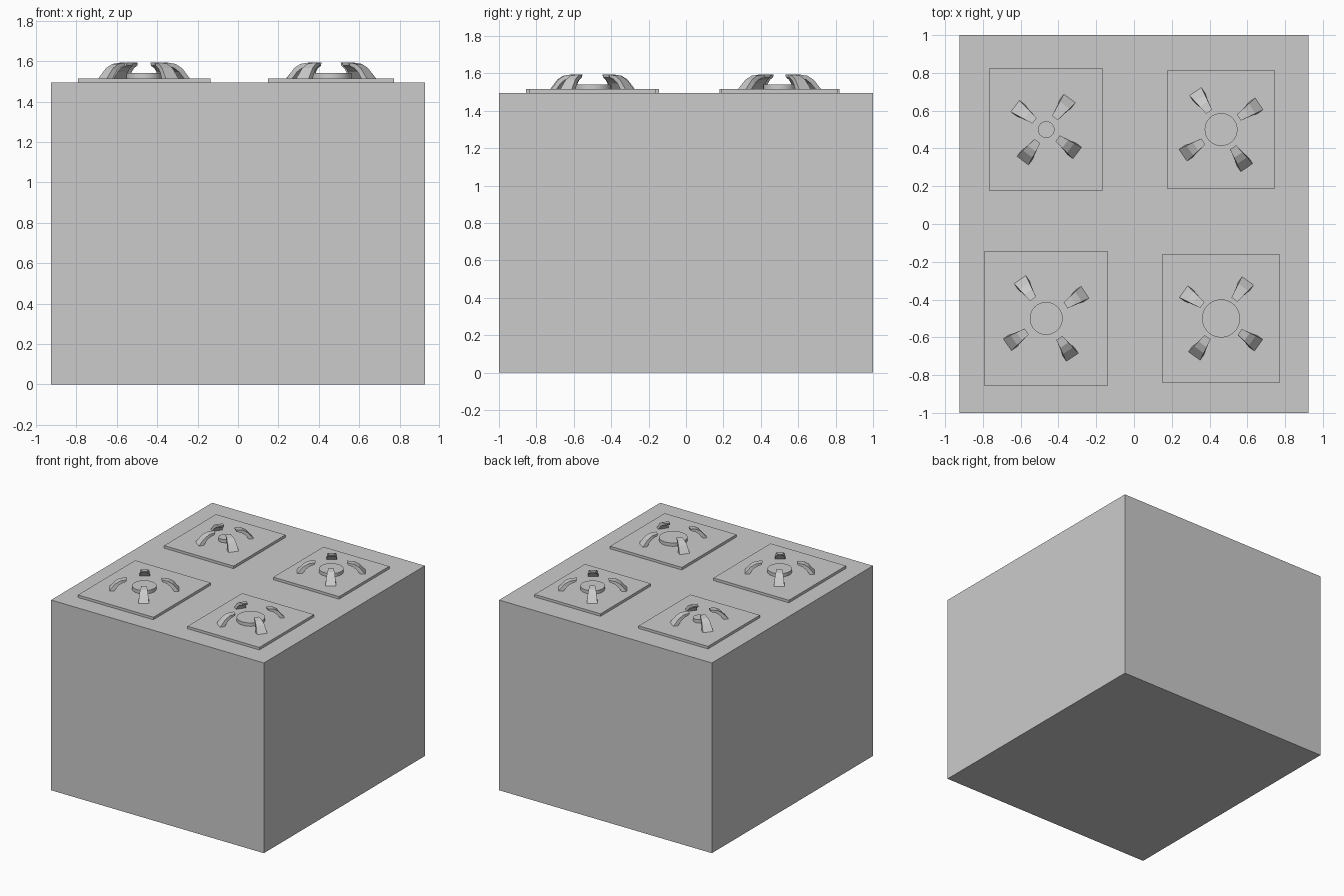
import bpy, bmesh
from math import radians, cos, sin

if "Cube" in bpy.data.objects:
    bpy.data.objects.remove(bpy.data.objects["Cube"])

TOP = 1.495      # height of the body's top
PLATE = 1.515    # height of the burner plates' top


def box(name, cx, cy, hx, hy, z0, z1):
    bpy.ops.mesh.primitive_cube_add(size=1, location=(cx, cy, (z0 + z1) / 2))
    ob = bpy.context.object
    ob.name = name
    ob.scale = (2 * hx, 2 * hy, z1 - z0)
    bpy.ops.object.transform_apply(location=False, rotation=False, scale=True)


def claw(name, cx, cy, angle, r_in, r_out):
    # bent tapered strip: outer and inner profile points (fraction of reach, z)
    outer = [(1.0, PLATE), (0.66, 1.566), (0.38, 1.587), (0.0, 1.594)]
    inner = [(0.72, PLATE), (0.52, 1.547), (0.32, 1.566), (0.04, 1.578)]
    bm = bmesh.new()
    rings = []
    for o, i in zip(outer, inner):
        half = 0.019 + 0.019 * o[0]
        ring = []
        for (f, z), s in ((o, -1), (o, 1), (i, 1), (i, -1)):
            r, t = r_in + f * (r_out - r_in), s * half
            ring.append(bm.verts.new((cos(angle) * r - sin(angle) * t,
                                      sin(angle) * r + cos(angle) * t, z)))
        rings.append(ring)
    for a, b in zip(rings, rings[1:]):
        for k in range(4):
            n = (k + 1) % 4
            bm.faces.new((a[k], a[n], b[n], b[k]))
    bm.faces.new(rings[0])
    bm.faces.new(rings[-1])
    bmesh.ops.recalc_face_normals(bm, faces=bm.faces)
    me = bpy.data.meshes.new(name)
    bm.to_mesh(me)
    bm.free()
    ob = bpy.data.objects.new(name, me)
    ob.location = (cx, cy, 0)
    bpy.context.collection.objects.link(ob)


# Stove body
box("stove_body", 0, 0, 0.925, 1.0, 0, TOP)

# Burners: name, x, y, plate half sizes, cap radius, claw angle, claw inner and outer radius
burners = [
    ("back_left", -0.465, 0.5, 0.302, 0.322, 0.044, 53, 0.077, 0.206),
    ("back_right", 0.461, 0.5, 0.286, 0.312, 0.087, 34, 0.113, 0.243),
    ("front_left", -0.465, -0.5, 0.328, 0.355, 0.087, 34, 0.124, 0.248),
    ("front_right", 0.461, -0.5, 0.312, 0.339, 0.101, 54.5, 0.122, 0.244),
]
for name, x, y, hx, hy, cap, ang, r_in, r_out in burners:
    box(name + "_plate", x, y, hx, hy, TOP, PLATE)
    bpy.ops.mesh.primitive_cylinder_add(vertices=32, radius=cap, depth=0.026,
                                        location=(x, y, PLATE + 0.013))
    bpy.context.object.name = name + "_cap"
    bpy.ops.object.shade_smooth_by_angle()
    for k in range(4):
        claw(f"{name}_claw_{k + 1}", x, y, radians(ang + 90 * k), r_in, r_out)
